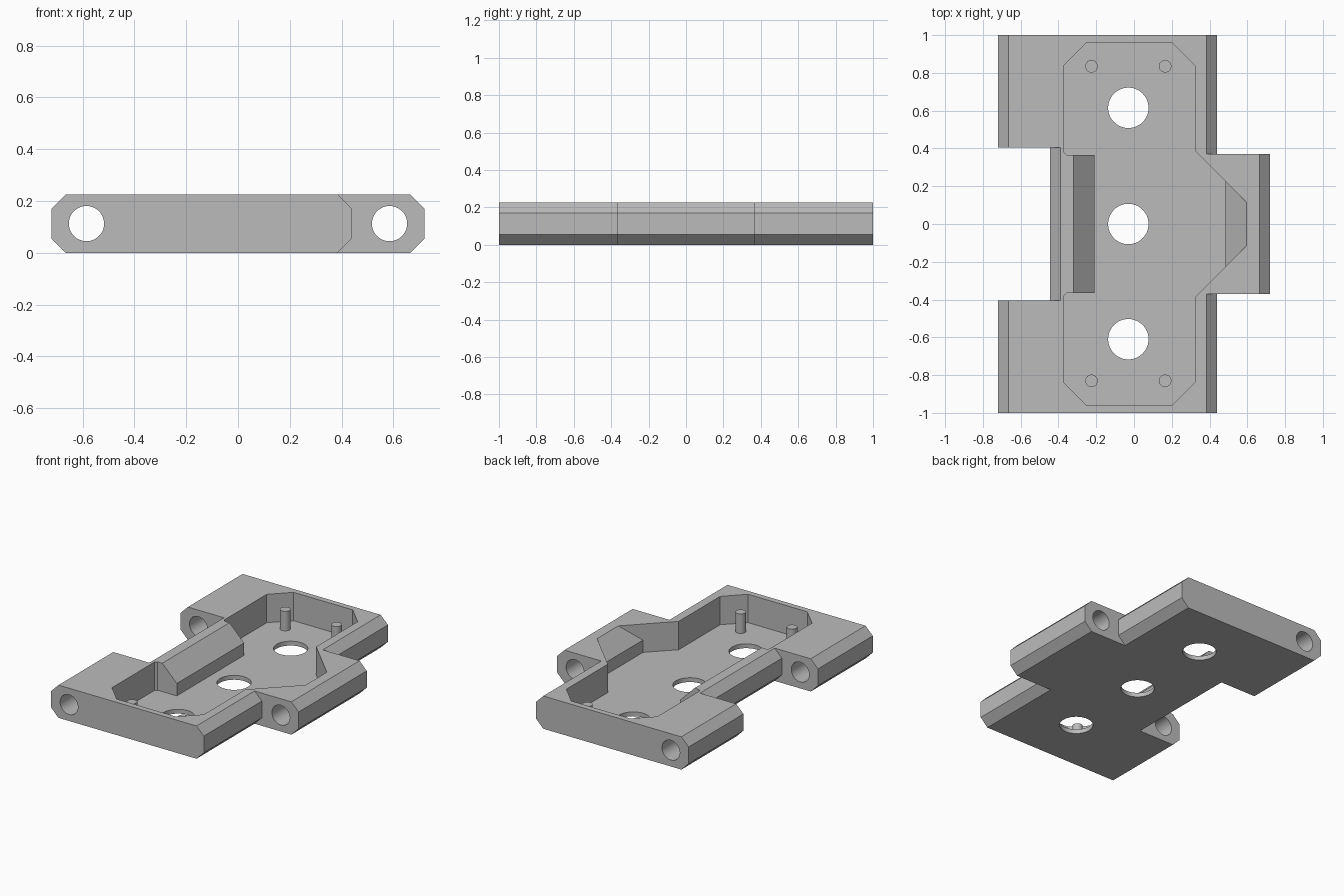
import bpy
import bmesh
from mathutils import Matrix

if "Cube" in bpy.data.objects:
    bpy.data.objects.remove(bpy.data.objects["Cube"], do_unlink=True)

HEIGHT = 0.225      # plate thickness
CHAMFER = 0.055     # edge chamfer
FLOOR = 0.03        # pocket floor level
LEDGE = 0.115       # where the sloped pocket walls start
HOLE_X = 0.585      # hinge bore axis

grey = bpy.data.materials.new("grey plastic")
grey.use_nodes = True
grey.diffuse_color = (0.5, 0.5, 0.5, 1)
grey.node_tree.nodes["Principled BSDF"].inputs["Base Color"].default_value = (0.5, 0.5, 0.5, 1)


def make_object(name, bm):
    bmesh.ops.recalc_face_normals(bm, faces=bm.faces)
    mesh = bpy.data.meshes.new(name)
    bm.to_mesh(mesh)
    bm.free()
    mesh.materials.append(grey)
    obj = bpy.data.objects.new(name, mesh)
    bpy.context.collection.objects.link(obj)
    return obj


def prism(name, points, low, high, axis):
    """Extrude a profile along y (points are x, z) or z (points are x, y)."""
    bm = bmesh.new()
    place = (lambda a, b: (a, low, b)) if axis == "Y" else (lambda a, b: (a, b, low))
    face = bm.faces.new([bm.verts.new(place(a, b)) for a, b in points])
    moved = bmesh.ops.extrude_face_region(bm, geom=[face])["geom"]
    shift = (0, high - low, 0) if axis == "Y" else (0, 0, high - low)
    bmesh.ops.translate(bm, vec=shift, verts=[v for v in moved if isinstance(v, bmesh.types.BMVert)])
    return make_object(name, bm)


def cylinder(name, radius, center, length, axis="Z"):
    bm = bmesh.new()
    turn = Matrix.Rotation(1.5707963, 4, "X") if axis == "Y" else Matrix()
    bmesh.ops.create_cone(bm, cap_ends=True, segments=48, radius1=radius, radius2=radius,
                          depth=length, matrix=Matrix.Translation(center) @ turn)
    return make_object(name, bm)


def cut(target, cutter):
    cutter.hide_render = True
    mod = target.modifiers.new("cut", "BOOLEAN")
    mod.operation = "DIFFERENCE"
    mod.solver = "EXACT"
    mod.object = cutter
    bpy.context.view_layer.objects.active = target
    bpy.ops.object.modifier_apply(modifier=mod.name)
    bpy.data.objects.remove(cutter, do_unlink=True)


def notch_profile(edge, side):
    """Space outside a chamfered edge at x = edge, on the given side."""
    over = 0.1
    inner = edge - side * (CHAMFER + over)
    return [(side, -over), (inner, -over), (edge, CHAMFER), (edge, HEIGHT - CHAMFER),
            (inner, HEIGHT + over), (side, HEIGHT + over)]


# Plate with chamfered long edges
half = [(0.72 - CHAMFER, 0), (0.72, CHAMFER), (0.72, HEIGHT - CHAMFER), (0.72 - CHAMFER, HEIGHT)]
plate = prism("hinge_plate", half + [(-x, z) for x, z in reversed(half)], -1, 1, "Y")

# Notches that leave two knuckles on one side and one on the other
cut(plate, prism("notch", notch_profile(-0.445, -1), -0.405, 0.405, "Y"))
for low, high in ((-1.1, -0.37), (0.37, 1.1)):
    cut(plate, prism("notch", notch_profile(0.44, 1), low, high, "Y"))

# Pocket outline, upper half mirrored to the lower half
upper = [(0.615, 0.095), (0.325, 0.385), (0.325, 0.835), (0.2, 0.96),
         (-0.25, 0.96), (-0.37, 0.84), (-0.37, 0.38), (-0.34, 0.35)]
pocket = prism("pocket", upper + [(x, -y) for x, y in reversed(upper)], FLOOR, 0.3, "Z")

# Sloped ledges inside the pocket, beside the knuckle spaces
for foot, side in ((-0.21, -1), (0.485, 1)):
    slope_end = foot + side * (0.4 - LEDGE)
    ledge = [(side, -0.1), (foot, -0.1), (foot, LEDGE), (slope_end, 0.4), (side, 0.4)]
    reach = 0.365 if side < 0 else 0.24
    cut(pocket, prism("ledge", ledge, -reach, reach, "Y"))
cut(plate, pocket)

# Hinge bores and floor holes
for x, y, length in ((-HOLE_X, 0, 2.2), (HOLE_X, 0, 1)):
    cut(plate, cylinder("bore", 0.068, (x, y, HEIGHT / 2), length, "Y"))
for y in (-0.61, 0, 0.615):
    cut(plate, cylinder("floor_hole", 0.107, (-0.03, y, 0), 0.2))

# Locating pins
parts = [plate]
for x, x_name in ((-0.225, "right"), (0.165, "left")):
    for y, y_name in ((-0.83, "front"), (0.835, "back")):
        parts.append(cylinder(f"{y_name}_{x_name}_pin", 0.033, (x, y, 0.092), 0.144))

# Smooth bores and pins, sharp edges elsewhere
bpy.ops.object.select_all(action="DESELECT")
for part in parts:
    part.select_set(True)
bpy.context.view_layer.objects.active = plate
bpy.ops.object.shade_smooth_by_angle(angle=0.5)
